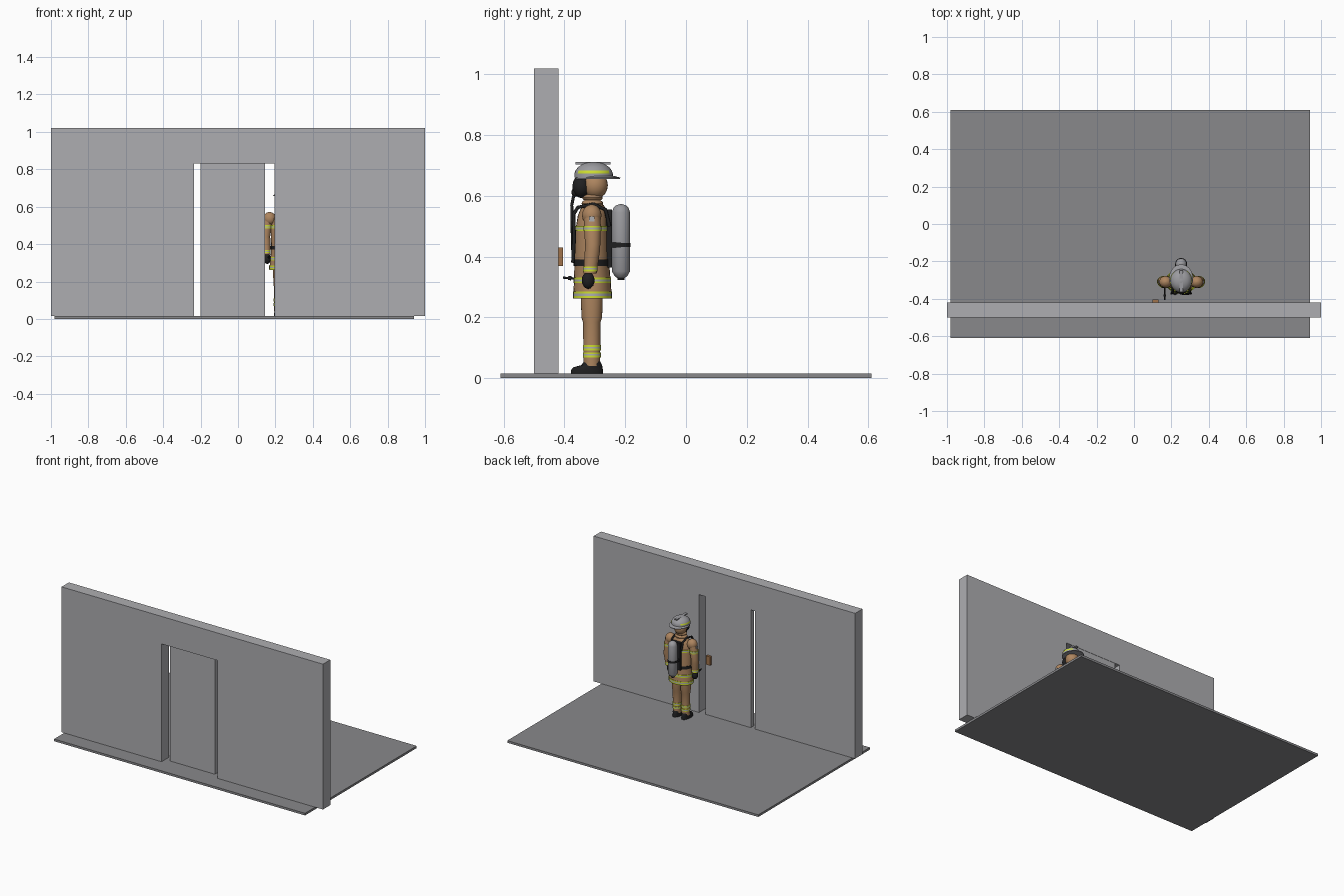
import bpy, bmesh, math
from mathutils import Vector

cube = bpy.data.objects.get("Cube")
if cube:
    bpy.data.objects.remove(cube, do_unlink=True)


def material(name, r, g, b):
    m = bpy.data.materials.new(name)
    m.use_nodes = True
    m.diffuse_color = (r, g, b, 1)
    m.node_tree.nodes["Principled BSDF"].inputs["Base Color"].default_value = (r, g, b, 1)
    return m


WALL = material("wall grey", .42, .42, .44)
FLOOR = material("floor grey", .25, .25, .26)
TAN = material("tan cloth", .42, .235, .115)
BLACK = material("black rubber", .014, .014, .015)
YELLOW = material("reflective yellow", .62, .74, .03)
SILVER = material("reflective silver", .42, .43, .45)
GREY = material("equipment grey", .33, .33, .35)
BROWN = material("handle brown", .35, .17, .07)

ORIGIN = Vector((.252, -.31, 0))   # where the figure stands


def finish(name, bm, mats, at=(0, 0, 0), smooth=True):
    bmesh.ops.recalc_face_normals(bm, faces=bm.faces)
    me = bpy.data.meshes.new(name)
    bm.to_mesh(me)
    bm.free()
    ob = bpy.data.objects.new(name, me)
    bpy.context.collection.objects.link(ob)
    ob.location = at
    for m in mats:
        me.materials.append(m)
    if smooth:
        bpy.ops.object.select_all(action='DESELECT')
        ob.select_set(True)
        bpy.context.view_layer.objects.active = ob
        bpy.ops.object.shade_smooth_by_angle(angle=math.radians(40))
    return ob


def box(name, lo, hi, mat, at=(0, 0, 0)):
    bm = bmesh.new()
    bmesh.ops.create_cube(bm, size=1)
    lo, hi = Vector(lo), Vector(hi)
    for v in bm.verts:
        v.co = (lo + hi) / 2 + v.co * (hi - lo)
    return finish(name, bm, [mat], at, False)


def loft(name, rings, mats, rule=None, n=24):
    """Skin a stack of ellipses: (z, centre x, centre y, radius x, radius y)."""
    bm = bmesh.new()
    loops = []
    for z, cx, cy, rx, ry in rings:
        loops.append([bm.verts.new((cx + rx * math.cos(math.tau * i / n),
                                    cy + ry * math.sin(math.tau * i / n), z)) for i in range(n)])
    for a, b in zip(loops, loops[1:]):
        for i in range(n):
            j = (i + 1) % n
            bm.faces.new((a[i], a[j], b[j], b[i]))
    bm.faces.new(loops[0])
    bm.faces.new(loops[-1])
    if rule:
        for f in bm.faces:
            f.material_index = rule(f.calc_center_median())
    return finish(name, bm, mats, ORIGIN)


def ball(name, c, r, mat, steps=8):
    rings = []
    for k in range(steps + 1):
        a = math.pi * (.02 + .96 * k / steps)
        rings.append((c[2] - r[2] * math.cos(a), c[0], c[1], r[0] * math.sin(a), r[1] * math.sin(a)))
    return loft(name, rings, [mat])


def stripe(name, z0, z1, cx, cy, rx, ry):
    """Yellow band with a silver centre, as a thin sleeve."""
    zs = [z0 + (z1 - z0) * k / 3 for k in range(4)]
    mid = (z0 + z1) / 2
    third = (z1 - z0) / 6
    loft(name, [(z, cx, cy, rx, ry) for z in zs], [YELLOW, SILVER],
         lambda c: int(abs(c.z - mid) < third))


def tube(name, pts, radius, mat):
    cu = bpy.data.curves.new(name, 'CURVE')
    cu.dimensions = '3D'
    cu.bevel_depth = radius
    cu.bevel_resolution = 2
    cu.use_fill_caps = True
    sp = cu.splines.new('POLY')
    sp.points.add(len(pts) - 1)
    for p, co in zip(sp.points, pts):
        p.co = (*co, 1)
    cu.materials.append(mat)
    ob = bpy.data.objects.new(name, cu)
    ob.location = ORIGIN
    bpy.context.collection.objects.link(ob)


# Room: floor slab, wall with doorway, door ajar in the opening
BASE = .015
box("floor", (-.98, -.61, 0), (.94, .61, BASE), FLOOR)
bm = bmesh.new()
outline = [(-1, BASE), (-.235, BASE), (-.235, .83), (.195, .83), (.195, BASE), (1, BASE), (1, 1.02), (-1, 1.02)]
face = bm.faces.new([bm.verts.new((x, -.5, z)) for x, z in outline])
ext = bmesh.ops.extrude_face_region(bm, geom=[face])
bmesh.ops.translate(bm, vec=(0, .08, 0), verts=[g for g in ext["geom"] if isinstance(g, bmesh.types.BMVert)])
finish("wall", bm, [WALL], smooth=False)
box("door", (-.2, -.46, BASE), (.145, -.422, .83), WALL)
box("door_handle", (.1, -.422, .37), (.13, -.405, .43), BROWN)

# Jacket with hem, waist and chest stripes
loft("jacket", [(.262, 0, .002, .085, .064), (.31, 0, .002, .08, .061), (.38, 0, 0, .074, .057),
                (.48, 0, 0, .077, .055), (.535, 0, .002, .07, .048), (.555, 0, .004, .055, .042),
                (.57, 0, .006, .036, .034)], [TAN])
stripe("hem_stripe", .264, .286, 0, .002, .0855, .0645)
stripe("waist_stripe", .313, .331, 0, .002, .081, .062)
stripe("chest_stripe", .484, .501, 0, 0, .0785, .0565)
loft("belt", [(z, 0, 0, .077, .06) for z in (.37, .39)], [BLACK])

# Legs, boots, arms and gloves, mirrored left and right
for side, s in (("left", 1), ("right", -1)):
    x = .033 * s
    loft(side + "_trouser_leg", [(.04, x, 0, .027, .027), (.12, x, 0, .027, .028), (.185, x, 0, .028, .029),
                                 (.2, x, 0, .03, .034), (.27, x, 0, .032, .036)], [TAN])
    stripe(side + "_upper_cuff_stripe", .092, .109, x, 0, .0285, .0295)
    stripe(side + "_lower_cuff_stripe", .069, .085, x, 0, .0285, .0295)
    loft(side + "_boot", [(BASE, x, -.016, .026, .053), (.026, x, -.016, .027, .053),
                          (.036, x, -.013, .025, .048), (.043, x, 0, .025, .034),
                          (.055, x, .001, .025, .027)], [BLACK])
    ball(side + "_shoulder", (.083 * s, 0, .536), (.034, .032, .036), TAN)
    loft(side + "_sleeve", [(.345, .1 * s, -.006, .021, .022), (.42, .104 * s, .002, .025, .025),
                            (.44, .104 * s, .003, .024, .025), (.5, .097 * s, .002, .027, .028),
                            (.55, .086 * s, 0, .025, .026)], [TAN])
    stripe(side + "_sleeve_stripe", .484, .501, .098 * s, .002, .0285, .0295)
    stripe(side + "_wrist_stripe", .352, .368, .101 * s, -.005, .0235, .0245)
    box(side + "_sleeve_patch", (.113 * s, -.009, .515), (.121 * s, .009, .532), SILVER, ORIGIN)
    ball(side + "_glove", (.096 * s, -.012, .322), (.019, .021, .028), BLACK)
    tube(side + "_harness_strap", [(.04 * s, .058, .5), (.042 * s, .045, .555), (.044 * s, .005, .573),
                                   (.045 * s, -.046, .562), (.046 * s, -.06, .54),
                                   (.05 * s, -.058, .46), (.052 * s, -.062, .38)], .006, BLACK)

# Hand tool held in the right glove
tube("hand_tool_shaft", [(-.087, -.01, .325), (-.087, -.095, .331)], .0035, BLACK)
tube("hand_tool_tip", [(-.087, -.068, .329), (-.087, -.078, .33)], .007, BLACK)

# Collar, head and breathing mask
ball("lower_collar", (0, .002, .575), (.042, .036, .016), TAN)
ball("upper_collar", (0, .002, .594), (.037, .034, .014), TAN)
ball("hooded_head", (0, .011, .635), (.041, .042, .045), TAN)
ball("face_mask", (0, -.034, .631), (.034, .03, .038), BLACK)
ball("mask_regulator", (0, -.055, .612), (.013, .012, .015), BLACK)
tube("air_hose", [(0, -.058, .608), (.01, -.066, .57), (.03, -.065, .5), (.052, -.062, .4)], .005, BLACK)

# Helmet: brim, dome with side reflectors, top ridge
loft("helmet_brim", [(.656, 0, .02, .063, .073), (.66, 0, .02, .064, .074), (.665, 0, .012, .058, .064)], [GREY])
loft("helmet_dome", [(.66, 0, .006, .058, .063), (.674, 0, .006, .058, .063), (.683, 0, .006, .056, .06),
                     (.695, 0, .006, .048, .051), (.705, 0, .006, .034, .036), (.71, 0, .006, .018, .02),
                     (.712, 0, .006, .003, .003)], [GREY, YELLOW],
     lambda c: int(.674 < c.z < .683 and abs(c.x) > .035), n=32)
box("helmet_ridge", (-.009, -.054, .704), (.009, .062, .711), GREY, ORIGIN)

# Air cylinder on its back frame
box("back_frame", (-.036, .046, .365), (.036, .066, .555), BLACK, ORIGIN)
TANK_Y = .096
loft("air_cylinder", [(.33, 0, TANK_Y, .013, .013), (.338, 0, TANK_Y, .022, .022), (.352, 0, TANK_Y, .03, .03),
                      (.545, 0, TANK_Y, .03, .03), (.56, 0, TANK_Y, .025, .025), (.569, 0, TANK_Y, .016, .016),
                      (.573, 0, TANK_Y, .004, .004)], [GREY])
loft("cylinder_strap", [(z, 0, TANK_Y, .032, .032) for z in (.431, .445)], [BLACK])
loft("cylinder_valve", [(z, 0, TANK_Y, .011, .011) for z in (.323, .335)], [BLACK])
for s in (1, -1):
    box("frame_bracket", (.022 * s, .06, .43), (.032 * s, .096, .446), BLACK, ORIGIN)
